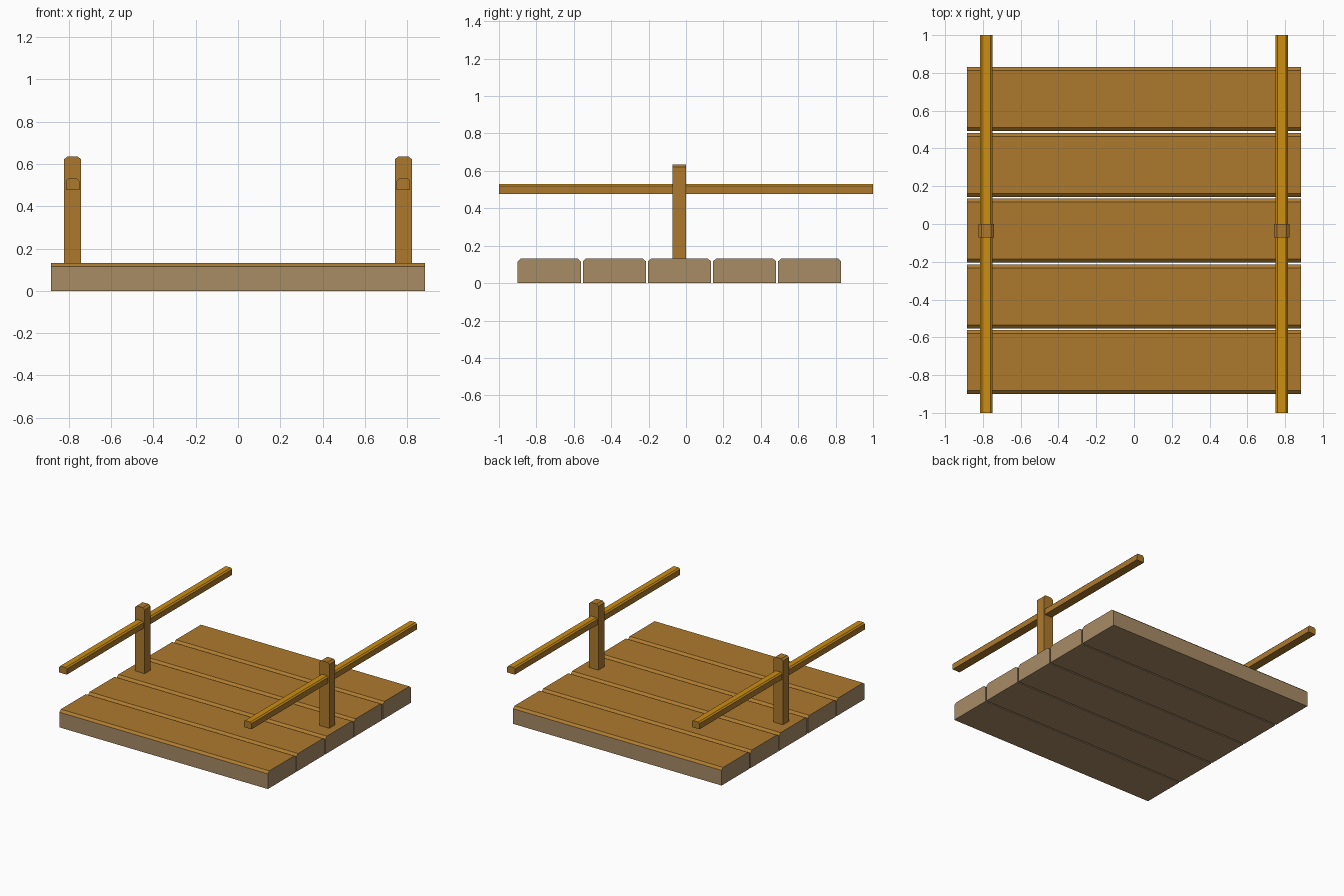
import bpy, bmesh

if "Cube" in bpy.data.objects:
    bpy.data.objects.remove(bpy.data.objects["Cube"])


def material(name, rgb):
    m = bpy.data.materials.new(name)
    m.diffuse_color = (*rgb, 1.0)
    m.use_nodes = True
    m.node_tree.nodes["Principled BSDF"].inputs["Base Color"].default_value = m.diffuse_color
    return m


brown = material("brown wood", (0.42, 0.195, 0.027))
tan = material("pale cut wood", (0.39, 0.262, 0.131))
gold = material("golden wood", (0.60, 0.27, 0.006))


def chamfered_beam(name, axis, lo, hi, cut, base, top=None):
    """Beam along x or y whose two long top edges are chamfered."""
    a = 0 if axis == "x" else 1
    b = 1 - a
    cw, ch = cut
    profile = [(lo[b], lo[2]), (hi[b], lo[2]), (hi[b], hi[2] - ch),
               (hi[b] - cw, hi[2]), (lo[b] + cw, hi[2]), (lo[b], hi[2] - ch)]
    bm = bmesh.new()
    rings = []
    for end in (lo[a], hi[a]):
        ring = []
        for s, z in profile:
            p = [0, 0, z]
            p[a], p[b] = end, s
            ring.append(bm.verts.new(p))
        rings.append(ring)
    for ring in rings:
        bm.faces.new(ring)
    n = len(profile)
    for i in range(n):
        j = (i + 1) % n
        bm.faces.new((rings[0][i], rings[0][j], rings[1][j], rings[1][i]))
    bmesh.ops.recalc_face_normals(bm, faces=bm.faces)
    # upward faces (top and chamfers) take the top colour
    if top:
        for f in bm.faces:
            f.normal_update()
            f.material_index = 1 if f.normal.z > 0.3 else 0
    mesh = bpy.data.meshes.new(name)
    bm.to_mesh(mesh)
    bm.free()
    mesh.materials.append(base)
    if top:
        mesh.materials.append(top)
    obj = bpy.data.objects.new(name, mesh)
    bpy.context.collection.objects.link(obj)
    return obj


MID_Y = -0.035

# Deck planks
for i in range(5):
    c = MID_Y + (i - 2) * 0.348
    chamfered_beam(f"deck_plank_{i + 1}", "x", (-0.883, c - 0.169, 0),
                   (0.883, c + 0.169, 0.132), (0.018, 0.016), tan, brown)

# Posts and handrails on both sides
for side, x in (("left", -0.782), ("right", 0.782)):
    chamfered_beam(f"{side}_post", "y", (x - 0.041, MID_Y - 0.036, 0.11),
                   (x + 0.041, MID_Y + 0.036, 0.634), (0.015, 0.013), brown)
    chamfered_beam(f"{side}_handrail", "y", (x - 0.032, -1, 0.477),
                   (x + 0.032, 1, 0.53), (0.01, 0.01), brown, gold)
